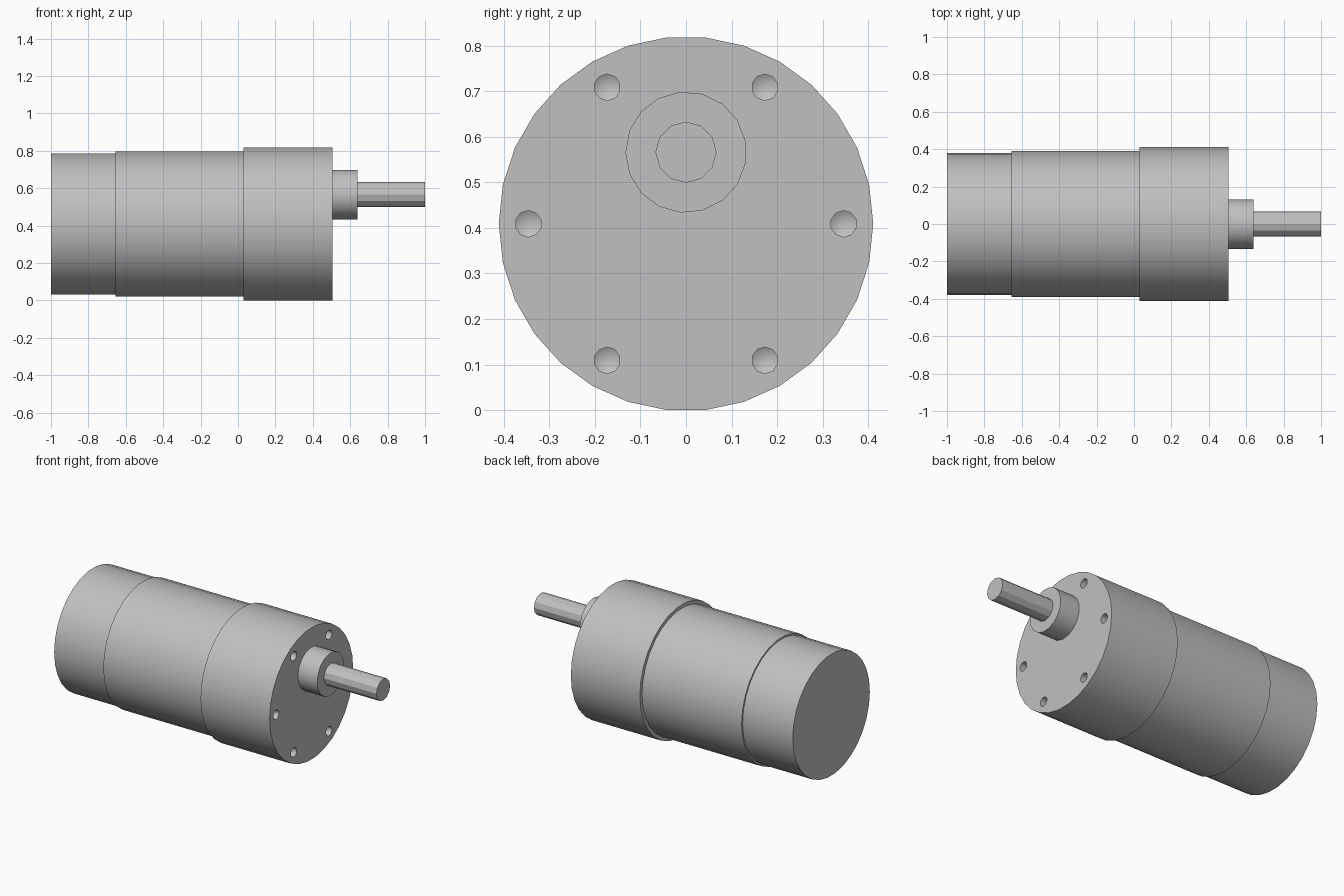
import bpy
import bmesh
from math import cos, sin, pi, radians

cube = bpy.data.objects.get("Cube")
if cube:
    bpy.data.objects.remove(cube, do_unlink=True)

metal = bpy.data.materials.new("grey_metal")
metal.use_nodes = True
grey = (0.527, 0.527, 0.527, 1)
metal.diffuse_color = grey
metal.node_tree.nodes["Principled BSDF"].inputs["Base Color"].default_value = grey

AXIS_Z = 0.409       # height of the body axis
SHAFT_Z = 0.566      # height of the offset output shaft


def turned(bm, x0, x1, r, sides, y, z, phase=0.0, tip=None):
    """Prism along x; the low end is a flat cap or a cone ending at tip."""
    angles = [phase + 2 * pi * i / sides for i in range(sides)]
    low, high = [[bm.verts.new((x, y + r * cos(a), z + r * sin(a)))
                  for a in angles] for x in (x0, x1)]
    apex = None if tip is None else bm.verts.new((tip, y, z))
    for i in range(sides):
        j = (i + 1) % sides
        bm.faces.new((low[i], low[j], high[j], high[i]))
        if apex:
            bm.faces.new((apex, low[j], low[i]))
    bm.faces.new(high)
    if not apex:
        bm.faces.new(low[::-1])


def finish(name, bm):
    bmesh.ops.recalc_face_normals(bm, faces=bm.faces[:])
    mesh = bpy.data.meshes.new(name)
    bm.to_mesh(mesh)
    bm.free()
    mesh.materials.append(metal)
    obj = bpy.data.objects.new(name, mesh)
    bpy.context.collection.objects.link(obj)
    return obj


def part(name, *args, **kw):
    bm = bmesh.new()
    turned(bm, *args, **kw)
    return finish(name, bm)


def activate(obj):
    bpy.ops.object.select_all(action='DESELECT')
    obj.select_set(True)
    bpy.context.view_layer.objects.active = obj


# Stepped body, boss and shaft
motor_end = part("motor_end", -1, -0.655, 0.379, 30, 0, AXIS_Z)
motor_can = part("motor_can", -0.655, 0.03, 0.389, 30, 0, AXIS_Z)
gearbox = part("gearbox", 0.03, 0.505, 0.411, 30, 0, AXIS_Z)
boss = part("shaft_boss", 0.505, 0.638, 0.133, 17, 0, SHAFT_Z, phase=pi)
shaft = part("output_shaft", 0.638, 1, 0.067, 12, 0, SHAFT_Z)

# Six drilled mounting holes with conical bottoms
bm = bmesh.new()
for k in range(6):
    a = k * pi / 3
    turned(bm, 0.4, 0.55, 0.029, 10, 0.346 * cos(a), AXIS_Z + 0.346 * sin(a),
           phase=pi / 2, tip=0.383)
drills = finish("hole_cutter", bm)
drills.hide_render = True

cut = gearbox.modifiers.new("mounting_holes", 'BOOLEAN')
cut.operation = 'DIFFERENCE'
cut.solver = 'EXACT'
cut.object = drills
activate(gearbox)
bpy.ops.object.modifier_apply(modifier=cut.name)
bpy.data.objects.remove(drills, do_unlink=True)

# Smooth barrels, crisp rims
for obj in (motor_end, motor_can, gearbox, boss):
    activate(obj)
    bpy.ops.object.shade_smooth_by_angle(angle=radians(38))
